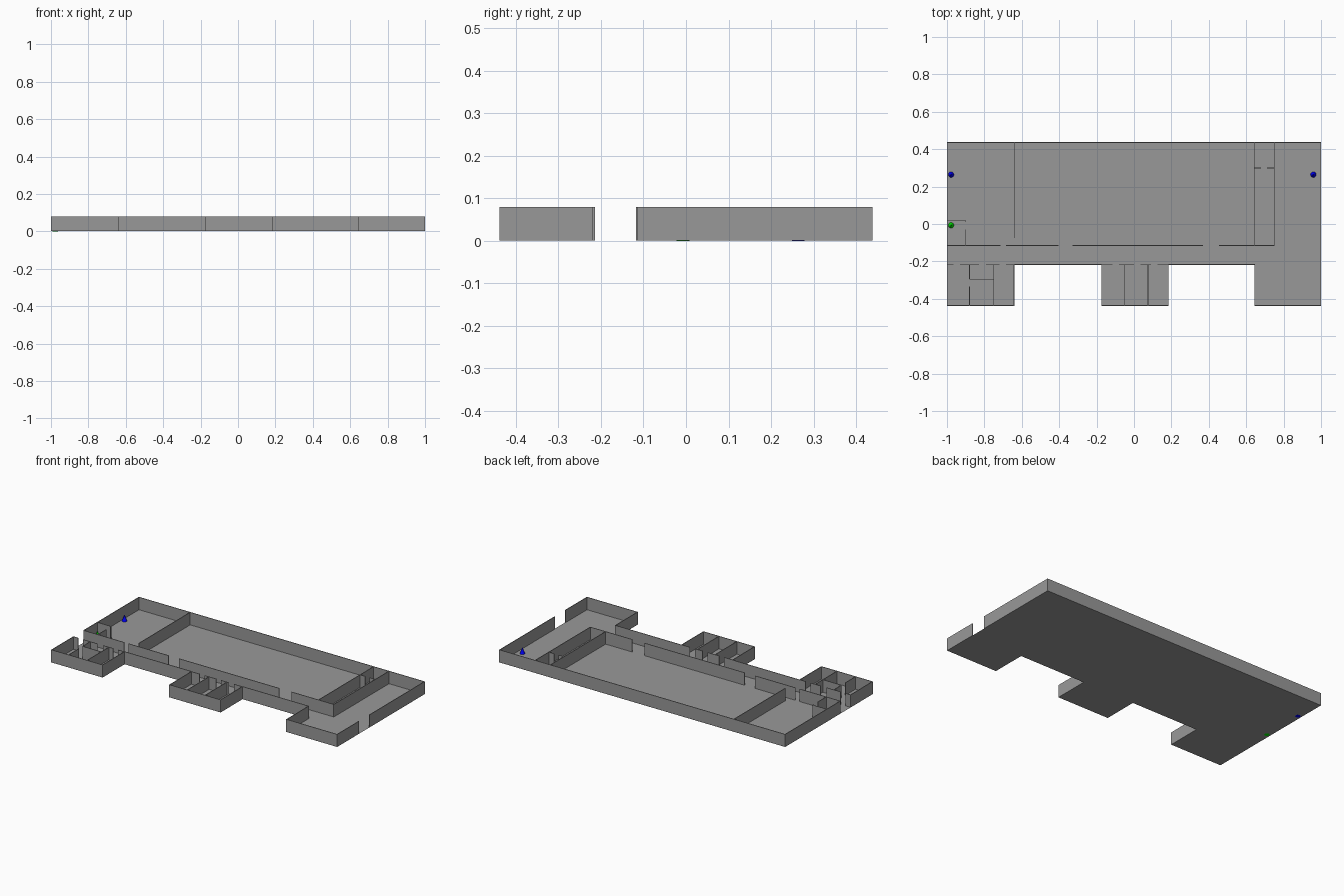
import bpy
import bmesh

cube = bpy.data.objects.get("Cube")
if cube:
    bpy.data.objects.remove(cube, do_unlink=True)

WALL_H, WALL_T = 0.08, 0.004
BASE = 0.001                             # walls start just above the floor sheet
BACK, FRONT = 0.438, -0.438
HALL_BACK, HALL_FRONT = -0.115, -0.218   # corridor edges
WING_R, WING_L = -0.64, 0.643            # inner edges of the end wings
MID_R, MID_L = -0.175, 0.185             # middle block of small rooms


def material(name, colour):
    mat = bpy.data.materials.new(name)
    mat.use_nodes = True
    mat.diffuse_color = colour
    mat.node_tree.nodes["Principled BSDF"].inputs["Base Color"].default_value = colour
    return mat


grey = material("dark_grey", (0.317, 0.317, 0.317, 1))
blue = material("marker_blue", (0, 0, 1, 1))
green = material("marker_green", (0, 0.9, 0, 1))


def finish(name, bm, mat):
    mesh = bpy.data.meshes.new(name)
    bm.to_mesh(mesh)
    bm.free()
    obj = bpy.data.objects.new(name, mesh)
    bpy.context.collection.objects.link(obj)
    mesh.materials.append(mat)
    return obj


def walls(name, *paths, offset=0):
    """Thin upright panels along each plan path."""
    bm = bmesh.new()
    for path in paths:
        low = [bm.verts.new((x, y, BASE)) for x, y in path]
        high = [bm.verts.new((x, y, WALL_H)) for x, y in path]
        for i in range(len(path) - 1):
            bm.faces.new((low[i], low[i + 1], high[i + 1], high[i]))
    solid = finish(name, bm, grey).modifiers.new("thickness", 'SOLIDIFY')
    solid.thickness = WALL_T
    solid.offset = offset
    solid.use_even_offset = True


def along_x(y, *spans):
    return [[(a, y), (b, y)] for a, b in spans]


def along_y(x, *spans):
    return [[(x, a), (x, b)] for a, b in spans]


# Floor: main hall strip plus three wings toward the front
bm = bmesh.new()
for x0, x1, y0, y1 in [(-1, 1, HALL_FRONT, BACK), (-1, WING_R, FRONT, HALL_FRONT),
                       (MID_R, MID_L, FRONT, HALL_FRONT), (WING_L, 1, FRONT, HALL_FRONT)]:
    bm.faces.new([bm.verts.new((x, y, BASE / 2)) for x, y in
                  ((x0, y0), (x1, y0), (x1, y1), (x0, y1))])
finish("floor", bm, grey)

# Outer shell, open at both corridor ends, thickened inward
walls("outer_wall_back", [(1, HALL_BACK), (1, BACK), (-1, BACK), (-1, HALL_BACK)],
      offset=-1)
walls("outer_wall_right_wing",
      [(-1, HALL_FRONT), (-1, FRONT), (WING_R, FRONT), (WING_R, HALL_FRONT),
       (MID_R, HALL_FRONT)], offset=-1)
walls("outer_wall_middle_block",
      [(MID_R, HALL_FRONT), (MID_R, FRONT), (MID_L, FRONT), (MID_L, HALL_FRONT)],
      offset=-1)
walls("outer_wall_left_wing",
      [(MID_L, HALL_FRONT), (WING_L, HALL_FRONT), (WING_L, FRONT), (1, FRONT),
       (1, HALL_FRONT)], offset=-1)

# Corridor wall with door openings
walls("corridor_wall", *along_x(HALL_BACK, (-1, -0.715), (-0.685, -0.405),
                                (-0.33, 0.37), (0.455, 0.75)))

# Large room dividers
walls("hall_divider", *along_y(WING_R, (BACK, -0.075)))
walls("store_room_walls", *along_y(WING_L, (BACK, HALL_BACK)),
      *along_y(0.75, (BACK, HALL_BACK)),
      *along_x(0.30, (WING_L, 0.68), (0.71, 0.75)))
walls("closet_walls", *along_x(0.02, (-1, -0.9)),
      *along_y(-0.9, (0.02, 0.01), (-0.03, HALL_BACK)))

# Right wing small rooms
walls("right_wing_partitions",
      *along_x(HALL_FRONT, (-1, -0.965), (-0.93, -0.83), (-0.79, -0.72), (-0.685, WING_R)),
      *along_y(-0.88, (HALL_FRONT, -0.295), (-0.335, FRONT)),
      *along_y(-0.75, (HALL_FRONT, FRONT)),
      *along_x(-0.295, (-0.88, -0.75)))

# Middle block small rooms
walls("middle_block_partitions",
      *along_x(HALL_FRONT, (MID_R, -0.115), (-0.08, 0.0), (0.035, 0.09), (0.125, MID_L)),
      *along_y(-0.05, (HALL_FRONT, FRONT)),
      *along_y(0.075, (HALL_FRONT, FRONT)))

# Coloured cone markers on the floor
for name, x, y, z, mat in [("marker_right", -0.978, 0.264, 0, blue),
                           ("marker_left", 0.959, 0.264, BASE, blue),
                           ("marker_closet", -0.978, -0.007, 0, green)]:
    bm = bmesh.new()
    bmesh.ops.create_cone(bm, cap_ends=True, segments=24, radius1=0.015,
                          radius2=0, depth=0.04)
    cone = finish(name, bm, mat)
    cone.location = (x, y, z + 0.02)
